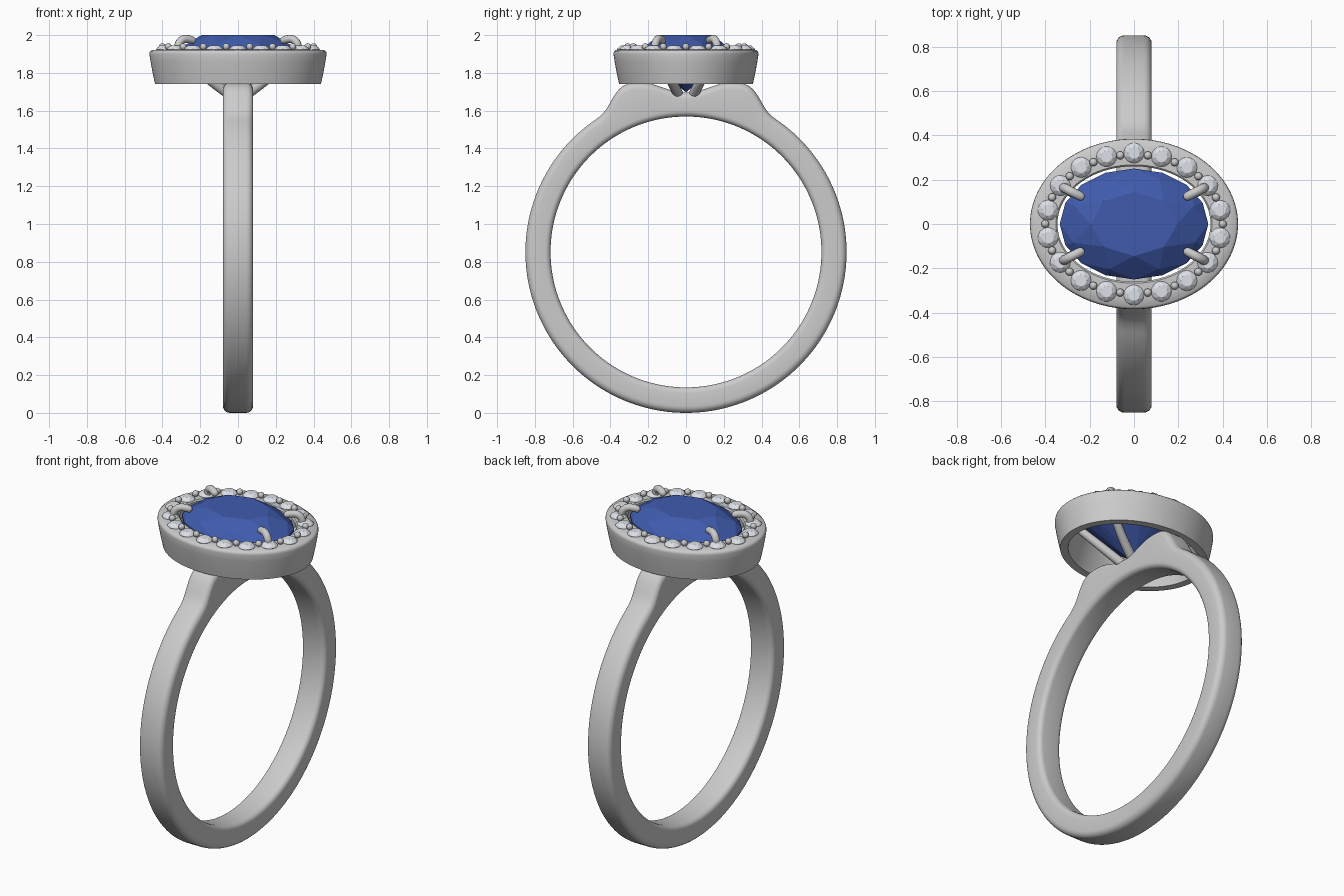
import bpy, bmesh, math
from mathutils import Vector

if "Cube" in bpy.data.objects:
    bpy.data.objects.remove(bpy.data.objects["Cube"])

sapphire = bpy.data.materials.new("blue_gem")
sapphire.diffuse_color = (0.05, 0.105, 0.42, 1)
sapphire.use_nodes = True
sapphire.node_tree.nodes["Principled BSDF"].inputs["Base Color"].default_value = sapphire.diffuse_color
clear = bpy.data.materials.new("clear_gem")
clear.diffuse_color = (0.72, 0.75, 0.8, 1)
clear.use_nodes = True
clear.node_tree.nodes["Principled BSDF"].inputs["Base Color"].default_value = clear.diffuse_color


def finish(name, bm, mat=None, smooth=None):
    bmesh.ops.recalc_face_normals(bm, faces=bm.faces)
    me = bpy.data.meshes.new(name)
    bm.to_mesh(me)
    bm.free()
    ob = bpy.data.objects.new(name, me)
    bpy.context.collection.objects.link(ob)
    if mat:
        me.materials.append(mat)
    if smooth:
        bpy.ops.object.select_all(action='DESELECT')
        ob.select_set(True)
        bpy.context.view_layer.objects.active = ob
        bpy.ops.object.shade_smooth_by_angle(angle=math.radians(smooth))
    return ob


def loft(name, rings, smooth):
    """Closed loft through closed rings of points."""
    bm = bmesh.new()
    vs = [[bm.verts.new(p) for p in ring] for ring in rings]
    n, m = len(vs), len(vs[0])
    for i in range(n):
        a, b = vs[i], vs[(i + 1) % n]
        for j in range(m):
            k = (j + 1) % m
            bm.faces.new((a[j], a[k], b[k], b[j]))
    return finish(name, bm, None, smooth)


def brilliant(name, center, rx, ry, crown, depth, mat, turn=0.0):
    """Brilliant-cut gem: table, star, kite and girdle facets from a convex hull."""
    c8 = math.cos(math.pi / 8)
    table, t, p = 0.58, 0.45, 0.75
    rows = [(8, 0, table, crown),
            (8, 0.5, (1 - t * (1 - table)) / c8, crown * t),
            (16, 0, 1, 0.0), (16, 0, 1, -0.06 * depth),
            (8, 0.5, (1 - p) / c8, -0.06 * depth - p * 0.94 * depth),
            (1, 0, 0, -depth)]
    bm = bmesh.new()
    for n, off, r, z in rows:
        for i in range(n):
            a = 2 * math.pi * (i + off) / n + turn
            bm.verts.new((center[0] + rx * r * math.cos(a),
                          center[1] + ry * r * math.sin(a), center[2] + z))
    bmesh.ops.convex_hull(bm, input=bm.verts)
    return finish(name, bm, mat)


def oval_points(rx, ry, count, offset):
    """Points evenly spaced by length along an oval, starting at +y."""
    n = 3600
    pts = [Vector((rx * math.sin(2 * math.pi * i / n), ry * math.cos(2 * math.pi * i / n)))
           for i in range(n + 1)]
    acc = [0]
    for a, b in zip(pts, pts[1:]):
        acc.append(acc[-1] + (b - a).length)
    out, j = [], 0
    for i in range(count):
        while acc[j] < acc[-1] * (i + offset) / count:
            j += 1
        out.append(pts[j])
    return out


# Band with raised shoulders: outer radius by angle from the top (degrees)
CZ, RIN = 0.852, 0.717
OUTER = [(0, .843), (4, .85), (8, .878), (12, .912), (16, .932), (19, .943), (21, .942),
         (23, .928), (25.5, .902), (29.4, .861), (33, .848), (38, .849), (180, .852)]


def outer_radius(deg):
    for (a, ra), (b, rb) in zip(OUTER, OUTER[1:]):
        if deg <= b:
            return ra + (rb - ra) * (deg - a) / (b - a)
    return OUTER[-1][1]


def smooth_radius(deg):
    return sum(outer_radius(min(180, abs(deg + d))) for d in (-1.5, -.75, 0, .75, 1.5)) / 5


rings = []
for i in range(240):
    deg = i * 1.5
    a = math.radians(deg)
    ro = smooth_radius(min(deg, 360 - deg))
    ring = []
    for q, (sx, r0, s) in enumerate([(1, ro, -1), (-1, ro, -1), (-1, RIN, 1), (1, RIN, 1)]):
        c = 0.036 if s < 0 else 0.03
        for k in range(6):
            u = math.radians(90 * q + 18 * k)
            x = sx * (0.08 - c) + c * math.cos(u)
            r = r0 + s * c + c * math.sin(u)
            ring.append((x, r * math.sin(a), CZ + r * math.cos(a)))
    rings.append(ring)
loft("band", rings, 60)

# Oval halo wall, open underneath: (inset from the rim, height)
PROFILE = [(.031, 1.74), (.018, 1.80), (.007, 1.86), (.001, 1.90), (.003, 1.912), (.012, 1.92),
           (.06, 1.924), (.118, 1.924), (.125, 1.917), (.125, 1.87), (.10, 1.83), (.075, 1.74)]
rings = []
for i in range(128):
    a = 2 * math.pi * i / 128
    rings.append([((0.47 - d) * math.cos(a), (0.385 - d) * math.sin(a), z) for d, z in PROFILE])
loft("halo_setting", rings, 40)

# Centre gem
brilliant("centre_gem", (0, 0, 1.912), 0.335, 0.25, 0.088, 0.215, sapphire)

# Halo gems and the metal beads between them
for i, p in enumerate(oval_points(0.395, 0.32, 18, 0)):
    brilliant(f"halo_gem_{i + 1}", (p.x, p.y, 1.926), 0.046, 0.046, 0.018, 0.05, clear,
              math.atan2(p.y, p.x))
bm = bmesh.new()
for p in oval_points(0.40, 0.313, 18, 0.5):
    s = bmesh.ops.create_uvsphere(bm, u_segments=16, v_segments=10, radius=0.018)
    bmesh.ops.translate(bm, verts=s["verts"], vec=(p.x, p.y, 1.939))
finish("halo_beads", bm, None, 60)

# Four prongs rising from the band and curling over the centre gem
PATH = [(.045, .04, 1.685, 1.3), (.13, .07, 1.745, 1.25), (.25, .128, 1.845, 1.1),
        (.318, .162, 1.90, 1), (.318, .165, 1.955, 1), (.29, .15, 1.982, 1),
        (.255, .132, 1.978, 1), (.238, .123, 1.972, .95), (.23, .118, 1.969, .7),
        (.226, .116, 1.967, .1)]
for sx, side in ((-1, "left"), (1, "right")):
    for sy, end in ((-1, "front"), (1, "back")):
        cu = bpy.data.curves.new(f"prong_{end}_{side}", 'CURVE')
        cu.dimensions = '3D'
        cu.bevel_depth = 0.021
        cu.bevel_resolution = 4
        cu.use_fill_caps = True
        sp = cu.splines.new('NURBS')
        sp.points.add(len(PATH) - 1)
        for pt, (x, y, z, r) in zip(sp.points, PATH):
            pt.co = (sx * x, sy * y, z, 1)
            pt.radius = r
        sp.order_u = 3
        sp.resolution_u = 6
        sp.use_endpoint_u = True
        ob = bpy.data.objects.new(cu.name, cu)
        bpy.context.collection.objects.link(ob)
        bpy.ops.object.select_all(action='DESELECT')
        ob.select_set(True)
        bpy.context.view_layer.objects.active = ob
        bpy.ops.object.convert(target='MESH')
        bpy.ops.object.shade_smooth_by_angle(angle=math.radians(60))
